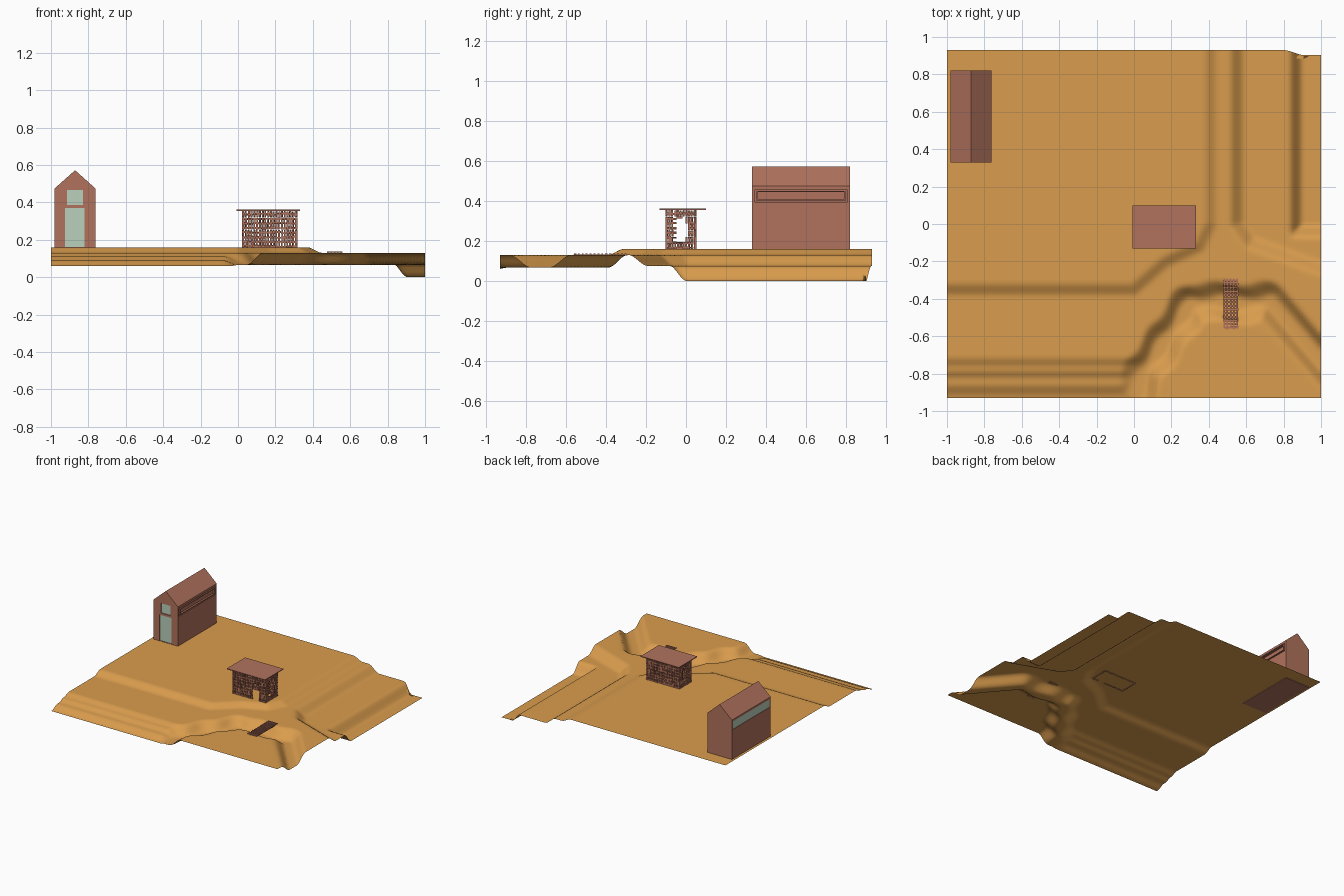
import bpy, bmesh, math, random
from mathutils import Vector, Matrix

if "Cube" in bpy.data.objects:
    bpy.data.objects.remove(bpy.data.objects["Cube"])

random.seed(4)


def material(name, rgb):
    m = bpy.data.materials.new(name)
    m.diffuse_color = (*rgb, 1)
    m.use_nodes = True
    m.node_tree.nodes["Principled BSDF"].inputs["Base Color"].default_value = m.diffuse_color
    return m


SAND = material("sandy_ground", (0.70, 0.335, 0.075))
BRICK = material("red_brown", (0.44, 0.17, 0.11))
GLASS = material("pale_green_glass", (0.49, 0.63, 0.50))


def finish(bm, name, mat):
    me = bpy.data.meshes.new(name)
    bm.to_mesh(me)
    bm.free()
    me.materials.append(mat)
    ob = bpy.data.objects.new(name, me)
    bpy.context.collection.objects.link(ob)
    return ob


def add_box(bm, lo, hi):
    lo, hi = Vector(lo), Vector(hi)
    bmesh.ops.create_cube(bm, size=1, matrix=Matrix.Translation((lo + hi) / 2)
                          @ Matrix.Diagonal((*(hi - lo), 1)))


def box(name, lo, hi, mat):
    bm = bmesh.new()
    add_box(bm, lo, hi)
    return finish(bm, name, mat)


# --- terrain: terraces and a gully defined by contour lines ---
def ramp(a, b, t):
    t = min(1, max(0, (t - a) / (b - a)))
    return t * t * (3 - 2 * t)


def side_distance(path, x, y):
    """Distance to a path, positive on its right-hand side."""
    best, sign = 9, 1
    p = Vector((x, y))
    for a, b in zip(path, path[1:]):
        a, b = Vector(a), Vector(b)
        d = b - a
        t = min(1, max(0, (p - a).dot(d) / d.length_squared))
        dist = (p - a - d * t).length
        if dist < best:
            best = dist
            sign = 1 if d.x * (p.y - a.y) - d.y * (p.x - a.x) < 0 else -1
    return best * sign


UPPER = [(-1.3, -.35), (0, -.35), (.17, -.2), (.35, -.12), (.41, 0), (.41, 1.3)]
MIDDLE = [(1.4, -.38), (1, -.24), (.62, -.1), (.55, 0), (.55, 1.3)]
LOWER = [(1.4, -.04), (.865, -.04), (.865, 1.3)]
GULLY = [(0, -1.2), (0, -.95), (.06, -.78), (.2, -.58), (.31, -.42),
         (.72, -.42), (1.1, -.85)]


def height(x, y):
    h = .16 - .03 * ramp(-.04, .04, side_distance(UPPER, x, y))
    h -= .055 * ramp(-.045, .045, side_distance(MIDDLE, x, y))
    h -= .075 * ramp(-.04, .04, side_distance(LOWER, x, y))
    front = .02 * ramp(.71, .77, -y) + .02 * ramp(.78, .83, -y) + .03 * ramp(.85, .93, -y)
    h -= front * (1 - ramp(-.03, .08, x))
    d = abs(side_distance(GULLY, x, y))
    g = 1 - ramp(.02, .115, d + .012 * math.sin(23 * x + 17 * y))
    return h + (min(h, .066) - h) * g


bm = bmesh.new()
bmesh.ops.create_grid(bm, x_segments=120, y_segments=112, size=1)
for v in bm.verts:
    x, y = v.co.x, v.co.y * .93
    if y > .9:
        y -= .027 * ramp(.8, .91, x)      # low bank is slightly cut back
    v.co = (x, y, height(x, y))
for f in bm.faces:
    f.smooth = True
finish(bm, "terrain", SAND)

# --- house: gabled prism with recessed openings ---
X0, X1, XM, Y0, Y1 = -.98, -.763, -.871, .33, .82
bm = bmesh.new()
profile = [(X0, .155), (X1, .155), (X1, .475), (XM, .572), (X0, .475)]
face = bm.faces.new([bm.verts.new((x, Y0, z)) for x, z in profile])
ext = bmesh.ops.extrude_face_region(bm, geom=[face])
bmesh.ops.translate(bm, vec=(0, Y1 - Y0, 0),
                    verts=[g for g in ext["geom"] if isinstance(g, bmesh.types.BMVert)])
bmesh.ops.recalc_face_normals(bm, faces=bm.faces)
house = finish(bm, "house", BRICK)


def recess(lo, hi):
    cutter = box("cutter", lo, hi, BRICK)
    mod = house.modifiers.new("recess", 'BOOLEAN')
    mod.object, mod.operation, mod.solver = cutter, 'DIFFERENCE', 'EXACT'
    bpy.context.view_layer.objects.active = house
    bpy.ops.object.modifier_apply(modifier=mod.name)
    bpy.data.objects.remove(cutter)


# front door and the window over it
for name, xa, xb, za, zb in [("door_glass", -.925, -.82, .162, .37),
                             ("front_window", -.913, -.83, .387, .465)]:
    recess((xa, Y0 - .05, za), (xb, Y0 + .012, zb))
    box(name, (xa, Y0 + .006, za), (xb, Y0 + .014, zb), GLASS)

# long strip windows: glazed on the left, framed and closed on the right
recess((X0 - .05, Y0 + .012, .395), (X0 + .008, Y1 - .012, .46))
box("left_strip_window", (X0 + .003, Y0 + .012, .395), (X0 + .01, Y1 - .012, .46), GLASS)
recess((X1 - .012, .345, .393), (X1 + .05, .805, .457))
bm = bmesh.new()
for lo, hi in [((.352, .400), (.798, .406)), ((.352, .444), (.798, .450)),
               ((.352, .400), (.360, .450)), ((.790, .400), (.798, .450))]:
    add_box(bm, (X1 - .014, *lo), (X1 + .002, *hi))
finish(bm, "right_strip_frame", BRICK)


# --- hut: walls woven from short uneven sticks, under a flat roof ---
HX0, HX1, HY0, HY1, HZ0, HZ1 = .022, .318, -.103, .052, .155, .354


def woven_wall(name, along_x, start, end, across, hole):
    """hole = (from, to, bottom, top) left open in the wall."""
    bm = bmesh.new()

    def stick(a0, a1, z0, z1, depth):
        c, z = (a0 + a1) / 2, (z0 + z1) / 2
        if hole and hole[0] < c < hole[1] and hole[2] < z < hole[3]:
            return
        c0, c1 = across - depth, across + depth
        if along_x:
            add_box(bm, (a0, c0, z0), (a1, c1, z1))
        else:
            add_box(bm, (c0, a0, z0), (c1, a1, z1))

    count = round((end - start) / .0145)
    pitch = (end - start) / count
    for i in range(count):                       # uprights in pieces
        for k in range(6):
            z = HZ0 + (HZ1 - HZ0) * k / 6
            a = start + pitch * i + random.uniform(0, .003)
            stick(a, a + random.uniform(.007, .011), z,
                  z + (HZ1 - HZ0) / 6 - random.uniform(0, .003), random.uniform(.003, .005))
    for k in range(8):                           # cross sticks
        for i in range(count // 2):
            a = start + 2 * pitch * i
            z = HZ0 + .006 + .0245 * k + random.uniform(-.004, .004)
            stick(a, min(end, a + 2 * pitch), z, z + random.uniform(.006, .011), .003)
    finish(bm, name, BRICK)


woven_wall("hut_front_wall", True, HX0, HX1, HY0 + .005, (.195, .262, .1, .29))
woven_wall("hut_back_wall", True, HX0, HX1, HY1 - .005, None)
for name, wx in [("hut_left_wall", HX0 + .005), ("hut_right_wall", HX1 - .005)]:
    woven_wall(name, False, HY0, HY1, wx, (-.058, .002, .2, .315))
box("hut_roof", (-.007, -.132, .355), (.332, .1, .361), BRICK)

# --- footbridge over the gully: rails and slats ---
bm = bmesh.new()
for x in (.482, .498, .516, .534, .551):
    add_box(bm, (x - .004, -.565 + random.uniform(0, .015), .126), (x + .004, -.292, .133))
for i in range(14):
    y = -.56 + i * .0195
    add_box(bm, (.475 + random.uniform(0, .005), y, .131),
            (.56 - random.uniform(0, .008), y + random.uniform(.008, .012), .138))
finish(bm, "footbridge", BRICK)
